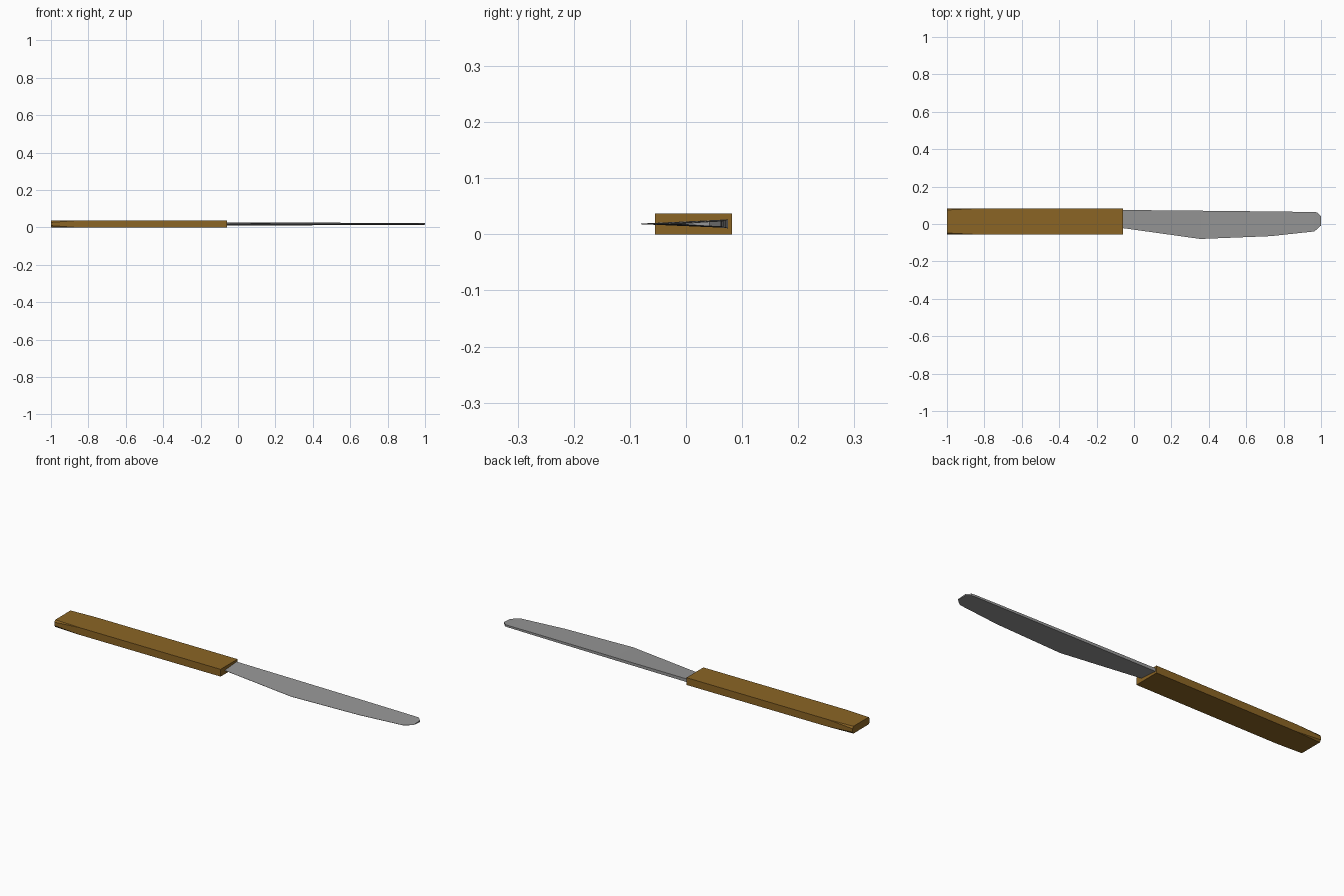
import bpy, bmesh

if "Cube" in bpy.data.objects:
    bpy.data.objects.remove(bpy.data.objects["Cube"])


def material(name, rgb):
    m = bpy.data.materials.new(name)
    m.diffuse_color = (*rgb, 1)
    m.use_nodes = True
    m.node_tree.nodes["Principled BSDF"].inputs["Base Color"].default_value = m.diffuse_color
    return m


def loft(name, sections, mat):
    """Skin equal-sized closed sections and cap both ends."""
    bm = bmesh.new()
    rings = [[bm.verts.new(p) for p in s] for s in sections]
    n = len(rings[0])
    for a, b in zip(rings, rings[1:]):
        for i in range(n):
            j = (i + 1) % n
            bm.faces.new((a[i], a[j], b[j], b[i]))
    bm.faces.new(rings[0])
    bm.faces.new(rings[-1])
    bmesh.ops.remove_doubles(bm, verts=bm.verts, dist=1e-5)
    bmesh.ops.recalc_face_normals(bm, faces=bm.faces)
    me = bpy.data.meshes.new(name)
    bm.to_mesh(me)
    bm.free()
    me.materials.append(mat)
    ob = bpy.data.objects.new(name, me)
    bpy.context.collection.objects.link(ob)
    return ob


wood = material("brown wood", (0.26, 0.13, 0.018))
steel = material("grey steel", (0.31, 0.31, 0.31))


# Handle: plain bar whose corners become chamfered toward the butt
def handle_section(x, cy, cz):
    y0, y1, z0, z1 = -0.055, 0.082, 0.0, 0.037
    return [(x, y0 + cy, z0), (x, y1 - cy, z0), (x, y1, z0 + cz), (x, y1, z1 - cz),
            (x, y1 - cy, z1), (x, y0 + cy, z1), (x, y0, z1 - cz), (x, y0, z0 + cz)]


loft("handle", [handle_section(-1.0, 0.007, 0.010),
                handle_section(-0.86, 0, 0),
                handle_section(-0.06, 0, 0)], wood)

# Blade: wedge stations (x, spine y, edge y, half spine thickness)
stations = [(-0.08, 0.075, -0.020, 0.008),
            (-0.06, 0.075, -0.022, 0.008),
            (0.355, 0.071, -0.080, 0.007),
            (0.73, 0.067, -0.065, 0.006),
            (0.962, 0.064, -0.040, 0.005),
            (0.98, 0.062, -0.027, 0.005),
            (1.0, 0.042, -0.008, 0.004)]
zc, edge = 0.0187, 0.0006
loft("blade", [[(x, s, zc - h), (x, s, zc + h), (x, e, zc + edge), (x, e, zc - edge)]
               for x, s, e, h in stations], steel)
